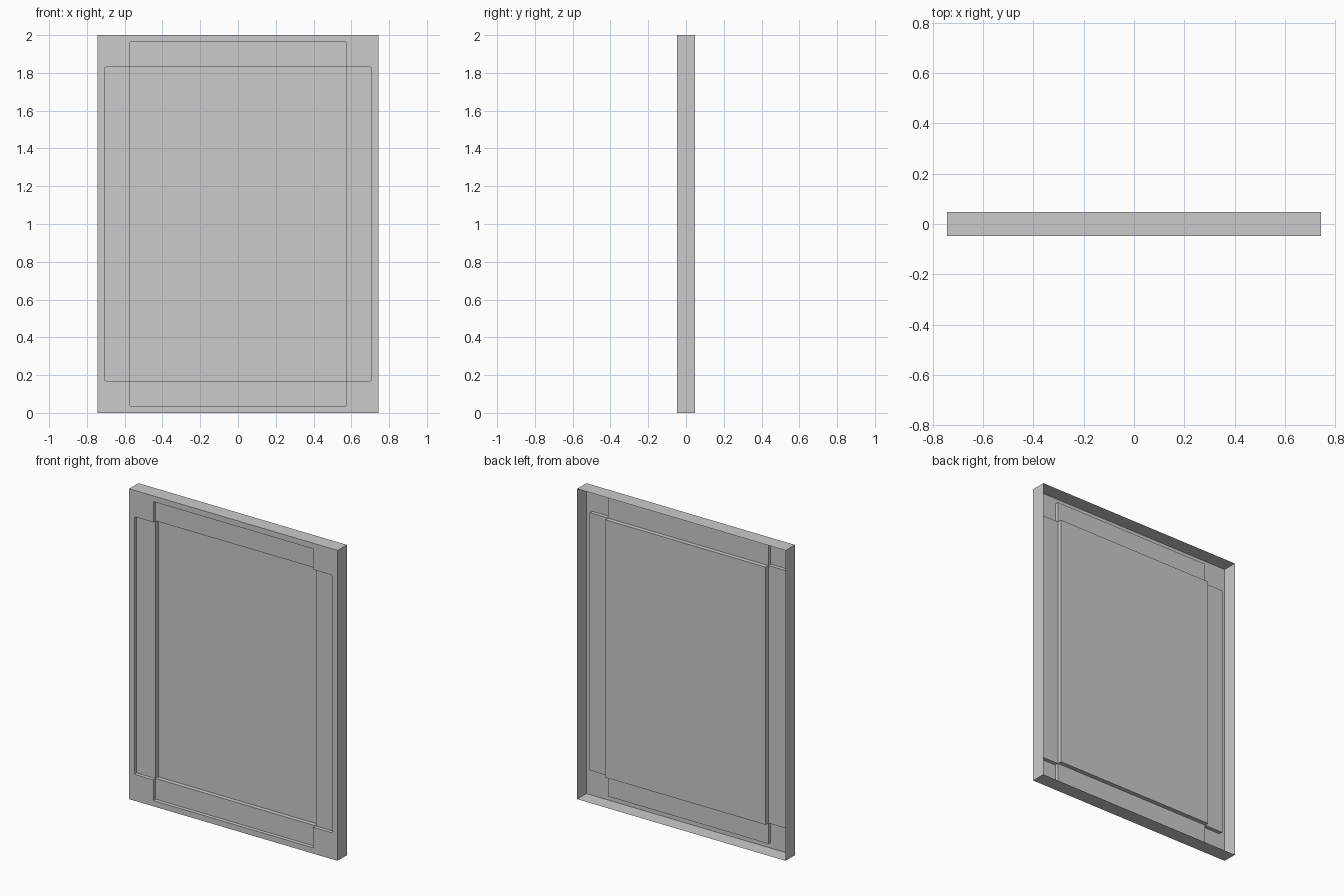
import bpy, bmesh

if "Cube" in bpy.data.objects:
    bpy.data.objects.remove(bpy.data.objects["Cube"])

# Open-backed thin panel: front sheet with two crossing recesses plus four rim walls
XS = [-0.743, -0.706, -0.571, 0.571, 0.706, 0.743]
ZS = [0, 0.037, 0.17, 1.83, 1.963, 2]
FRONT, BACK = -0.047, 0.047
DEPTH = [0, 0.024, 0.052]      # recess depth by number of overlapping recesses

bm = bmesh.new()


def level(i, j):
    """y position of a grid cell; cells outside the panel sit at the back rim"""
    if not (0 <= i < 5 and 0 <= j < 5):
        return BACK
    wide = 1 <= i <= 3 and j == 2
    tall = i == 2 and 1 <= j <= 3
    return FRONT + DEPTH[wide + tall]


def face(*pts):
    bm.faces.new([bm.verts.new(p) for p in pts])


# front sheet
for i in range(5):
    for j in range(5):
        y = level(i, j)
        a, b, c, d = XS[i], XS[i + 1], ZS[j], ZS[j + 1]
        face((a, y, c), (b, y, c), (b, y, d), (a, y, d))

# step walls and outer rim, wherever neighbouring cells differ in depth
for i in range(6):
    for j in range(5):
        p, q = level(i - 1, j), level(i, j)
        if p != q:
            x, c, d = XS[i], ZS[j], ZS[j + 1]
            face((x, p, c), (x, q, c), (x, q, d), (x, p, d))
            z, a, b = ZS[i], XS[j], XS[j + 1]
for i in range(5):
    for j in range(6):
        p, q = level(i, j - 1), level(i, j)
        if p != q:
            z, a, b = ZS[j], XS[i], XS[i + 1]
            face((a, p, z), (b, p, z), (b, q, z), (a, q, z))

bmesh.ops.remove_doubles(bm, verts=bm.verts[:], dist=1e-5)

# slightly rounded corners on the wide recess
corners = [e for e in bm.edges
           if all(abs(abs(v.co.x) - 0.706) < 1e-4
                  and min(abs(v.co.z - 0.17), abs(v.co.z - 1.83)) < 1e-4
                  for v in e.verts)
           and abs(e.verts[0].co.y - e.verts[1].co.y) > 0.01]
bmesh.ops.bevel(bm, geom=corners, offset=0.008, segments=2,
                affect='EDGES', profile=0.5)

# face the sheet outwards, towards -y
bmesh.ops.recalc_face_normals(bm, faces=bm.faces[:])
if sum(f.normal.y * f.calc_area() for f in bm.faces) > 0:
    bmesh.ops.reverse_faces(bm, faces=bm.faces[:])

mesh = bpy.data.meshes.new("recessed_panel")
bm.to_mesh(mesh)
bm.free()
bpy.context.collection.objects.link(bpy.data.objects.new("recessed_panel", mesh))
